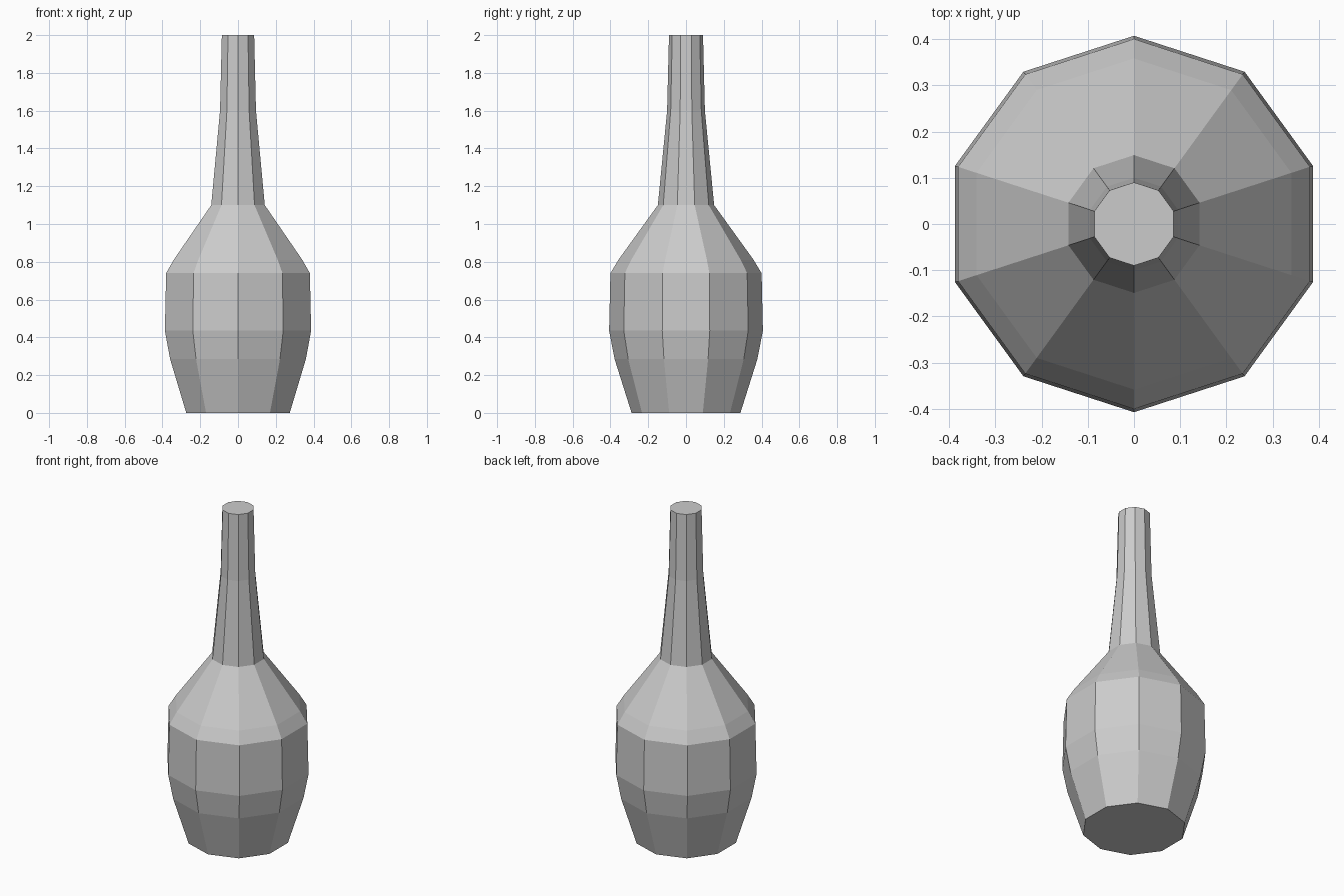
import bpy, bmesh, math

if "Cube" in bpy.data.objects:
    bpy.data.objects.remove(bpy.data.objects["Cube"])

SIDES = 10
# (radius, height) from base to mouth
PROFILE = [(0.288, 0), (0.378, 0.285), (0.407, 0.435), (0.40, 0.74),
           (0.358, 0.81), (0.149, 1.10), (0.10, 1.60), (0.09, 2.0)]

grey = bpy.data.materials.new("plain grey")
grey.diffuse_color = (0.6, 0.6, 0.6, 1)
grey.use_nodes = True
grey.node_tree.nodes["Principled BSDF"].inputs["Base Color"].default_value = grey.diffuse_color

# Faceted bottle body, with a corner pointing to the front
bm = bmesh.new()
rings = []
for r, z in PROFILE:
    angles = [math.pi / 2 + 2 * math.pi * i / SIDES for i in range(SIDES)]
    rings.append([bm.verts.new((r * math.cos(a), r * math.sin(a), z)) for a in angles])
for low, high in zip(rings, rings[1:]):
    for i in range(SIDES):
        j = (i + 1) % SIDES
        bm.faces.new((low[i], low[j], high[j], high[i]))

# Closed base and flat top
bm.faces.new(rings[0][::-1])
bm.faces.new(rings[-1])

mesh = bpy.data.meshes.new("bottle")
bm.to_mesh(mesh)
bm.free()
mesh.materials.append(grey)
bpy.context.collection.objects.link(bpy.data.objects.new("bottle", mesh))
